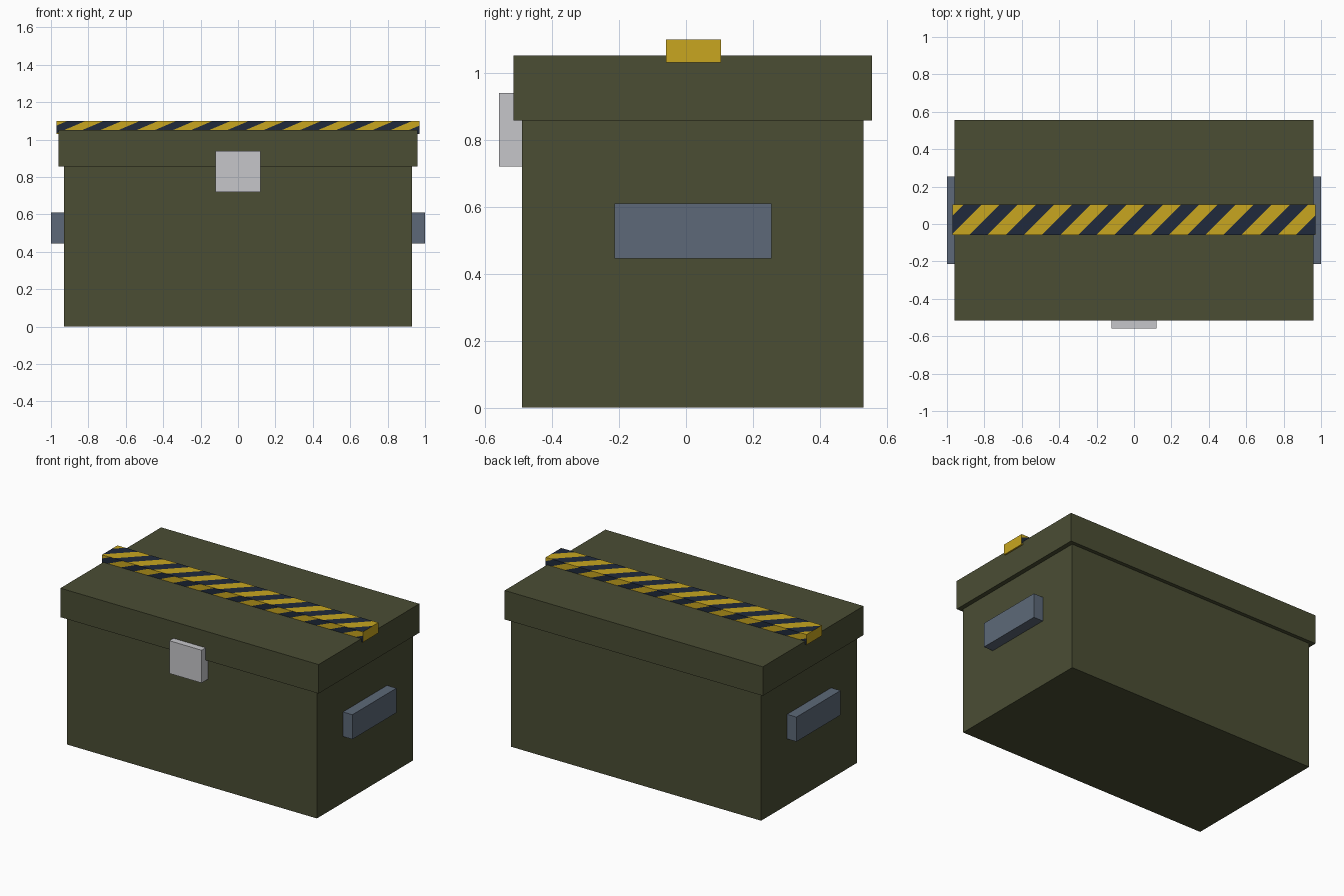
import bpy, bmesh
from mathutils import Vector

if "Cube" in bpy.data.objects:
    bpy.data.objects.remove(bpy.data.objects["Cube"], do_unlink=True)


def material(name, rgb):
    m = bpy.data.materials.new(name)
    m.use_nodes = True
    m.diffuse_color = (*rgb, 1)
    m.node_tree.nodes["Principled BSDF"].inputs["Base Color"].default_value = (*rgb, 1)
    return m


OLIVE = material("olive_green", (0.069, 0.075, 0.034))
YELLOW = material("warning_yellow", (0.58, 0.38, 0.014))
NAVY = material("dark_navy", (0.014, 0.023, 0.045))
SILVER = material("light_grey", (0.565, 0.565, 0.59))
STEEL = material("steel_blue", (0.109, 0.141, 0.188))


def box_mesh(lo, hi):
    lo, hi = Vector(lo), Vector(hi)
    bm = bmesh.new()
    bmesh.ops.create_cube(bm, size=1)
    for v in bm.verts:
        v.co = (lo + hi) / 2 + v.co * (hi - lo)
    return bm


def finish(name, bm, *mats):
    mesh = bpy.data.meshes.new(name)
    bm.to_mesh(mesh)
    bm.free()
    for m in mats:
        mesh.materials.append(m)
    ob = bpy.data.objects.new(name, mesh)
    bpy.context.collection.objects.link(ob)
    return ob


# Body, lid and latch
finish("crate_body", box_mesh((-0.93, -0.49, 0), (0.93, 0.53, 0.87)), OLIVE)
finish("crate_lid", box_mesh((-0.96, -0.515, 0.857), (0.96, 0.555, 1.052)), OLIVE)
finish("front_latch", box_mesh((-0.12, -0.558, 0.72), (0.12, -0.48, 0.94)), SILVER)

# Side handles
finish("left_handle", box_mesh((0.92, -0.213, 0.445), (1, 0.255, 0.61)), STEEL)
finish("right_handle", box_mesh((-1, -0.213, 0.445), (-0.92, 0.255, 0.61)), STEEL)

# Warning bar: slanted stripes cut into its top, front and back
LO, HI = Vector((-0.97, -0.06, 1.03)), Vector((0.97, 0.105, 1.1))
PERIOD, SHIFT, START = 0.194, 0.165, -0.765
bar = box_mesh(LO, HI)
bar.normal_update()

for normal, axis, sign in (((0, 0, 1), 1, 1), ((0, -1, 0), 2, 1), ((0, 1, 0), 2, -1)):
    normal = Vector(normal)
    height = HI[axis] - LO[axis]

    def side_faces():
        return [f for f in bar.faces if f.normal.dot(normal) > 0.9]

    # One cut along each stripe edge
    slant = Vector((sign * SHIFT, 0, 0))
    slant[axis] = height
    for k in range(-4, 26):
        point = Vector((sign * (START + PERIOD * (k / 2 - 1.25)), 0, 0))
        point[axis] = HI[axis]
        faces = side_faces()
        geom = set(faces)
        for f in faces:
            geom.update(f.edges, f.verts)
        bmesh.ops.bisect_plane(bar, geom=list(geom), dist=1e-5, plane_co=point,
                               plane_no=slant.cross(normal).normalized())
        bar.normal_update()

    # Alternate the two colours
    for f in side_faces():
        c = f.calc_center_median()
        drop = (HI[axis] - c[axis]) / height
        phase = (sign * c.x + SHIFT * drop - START) / PERIOD + 0.25
        f.material_index = int(phase % 1 >= 0.5)

finish("warning_bar", bar, YELLOW, NAVY)
